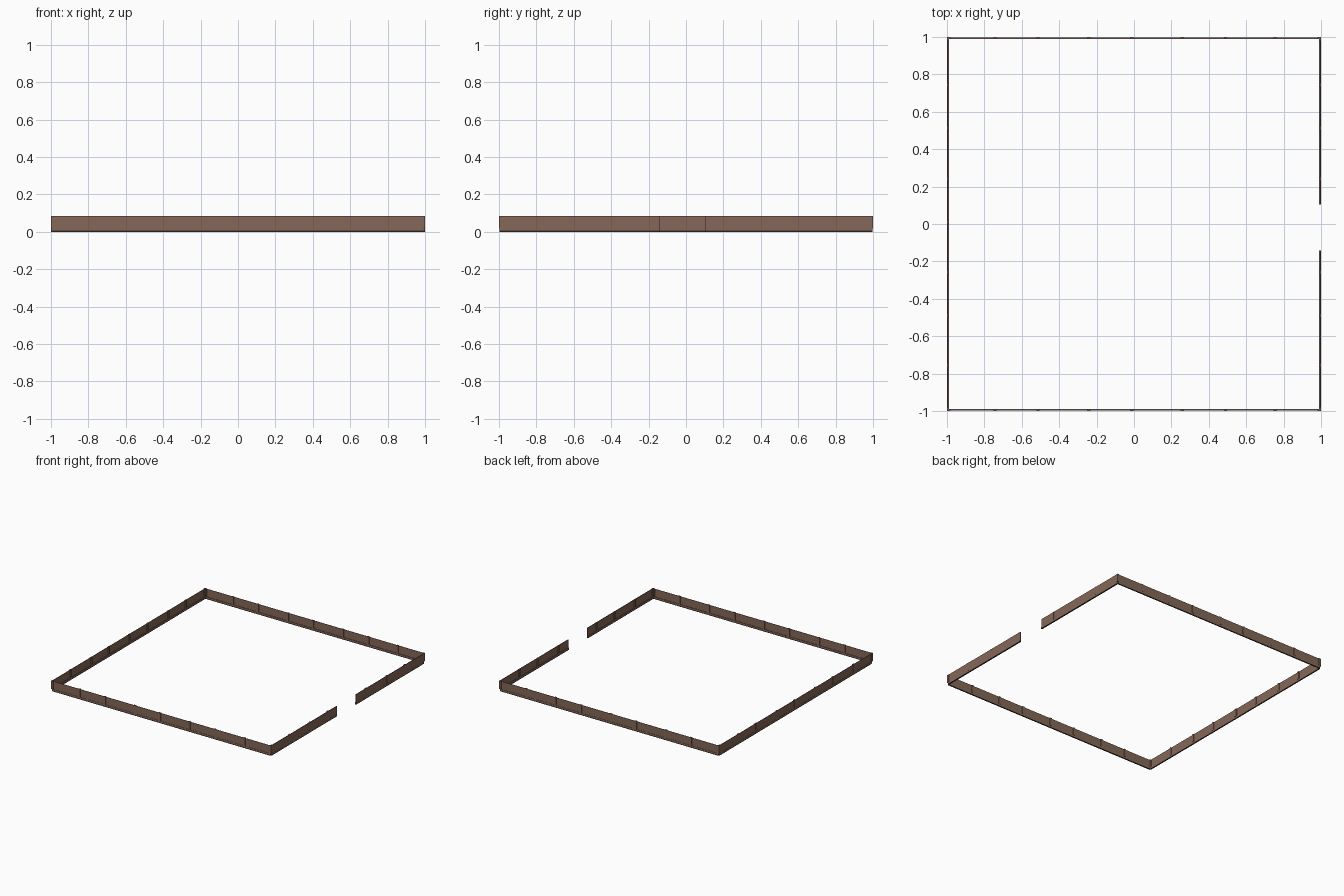
import bpy

if "Cube" in bpy.data.objects:
    bpy.data.objects.remove(bpy.data.objects["Cube"])

H = 0.083        # wall height
RAIL = 0.018     # bottom rail height
BASE = 0.006     # dark footing height
T = 0.010        # post and rail thickness


def colour(name, rgb):
    m = bpy.data.materials.new(name)
    m.diffuse_color = (*rgb, 1)
    m.use_nodes = True
    m.node_tree.nodes["Principled BSDF"].inputs["Base Color"].default_value = m.diffuse_color
    return m


brown = colour("weathered brown", (0.232, 0.138, 0.099))
dark = colour("dark footing", (0.045, 0.035, 0.03))


def box(name, lo, hi, mat=brown):
    bpy.ops.mesh.primitive_cube_add(size=1, location=[(a + b) / 2 for a, b in zip(lo, hi)])
    ob = bpy.context.object
    ob.name = name
    ob.scale = [b - a for a, b in zip(lo, hi)]
    bpy.ops.object.transform_apply(location=True, rotation=False, scale=True)
    ob.data.materials.append(mat)
    return ob


def side_box(name, axis, sign, a, b, d0, d1, z0, z1, mat=brown):
    """Box running a..b along a wall, at depth d0..d1 inward from the outer face."""
    p, q = sorted((sign * (1 - d0), sign * (1 - d1)))
    if axis == 'x':
        return box(name, (a, p, z0), (b, q, z1), mat)
    return box(name, (p, a, z0), (q, b, z1), mat)


POSTS = [-0.743, -0.513, -0.242, -0.013, 0.257, 0.489, 0.755]
SIDE = [-c for c in reversed(POSTS)]
SIDE[3] = 0.011


def wall(name, axis, sign, a, b, posts, out):
    # recessed panel sheet; out = recess on the outer face
    side_box(name + "_panel", axis, sign, a, b, out, 0.006, RAIL, H)
    # bottom rail on a narrow dark footing
    side_box(name + "_rail", axis, sign, a, b, out / 2, T, BASE, RAIL)
    side_box(name + "_footing", axis, sign, a, b, out / 2, T, 0, BASE, dark)
    # upright posts
    for c in posts:
        side_box(name + "_post", axis, sign, c - 0.009, c + 0.009, 0, T + 0.002, RAIL, H + 0.001)


wall("front_wall", 'x', -1, -0.992, 0.992, POSTS, 0.004)
wall("back_wall", 'x', 1, -0.992, 0.992, POSTS, 0.004)
E = 1 - T
wall("left_wall", 'y', -1, -E, E, SIDE, 0.003)

# right wall in two pieces, leaving the gateway open
wall("right_wall_front", 'y', 1, -E, -0.142, SIDE[:3], 0.001)
wall("right_wall_back", 'y', 1, 0.104, E, SIDE[4:], 0.001)

# L-shaped corner posts
for sx in (-1, 1):
    for sy in (-1, 1):
        x = sorted((sx, sx * 0.98))
        y = sorted((sy, sy * 0.99))
        box("corner_post", (x[0], y[0], RAIL), (x[1], y[1], H + 0.001))
        x = sorted((sx, sx * 0.99))
        y = sorted((sy * 0.99, sy * 0.98))
        box("corner_post_return", (x[0], y[0], RAIL), (x[1], y[1], H + 0.001))
